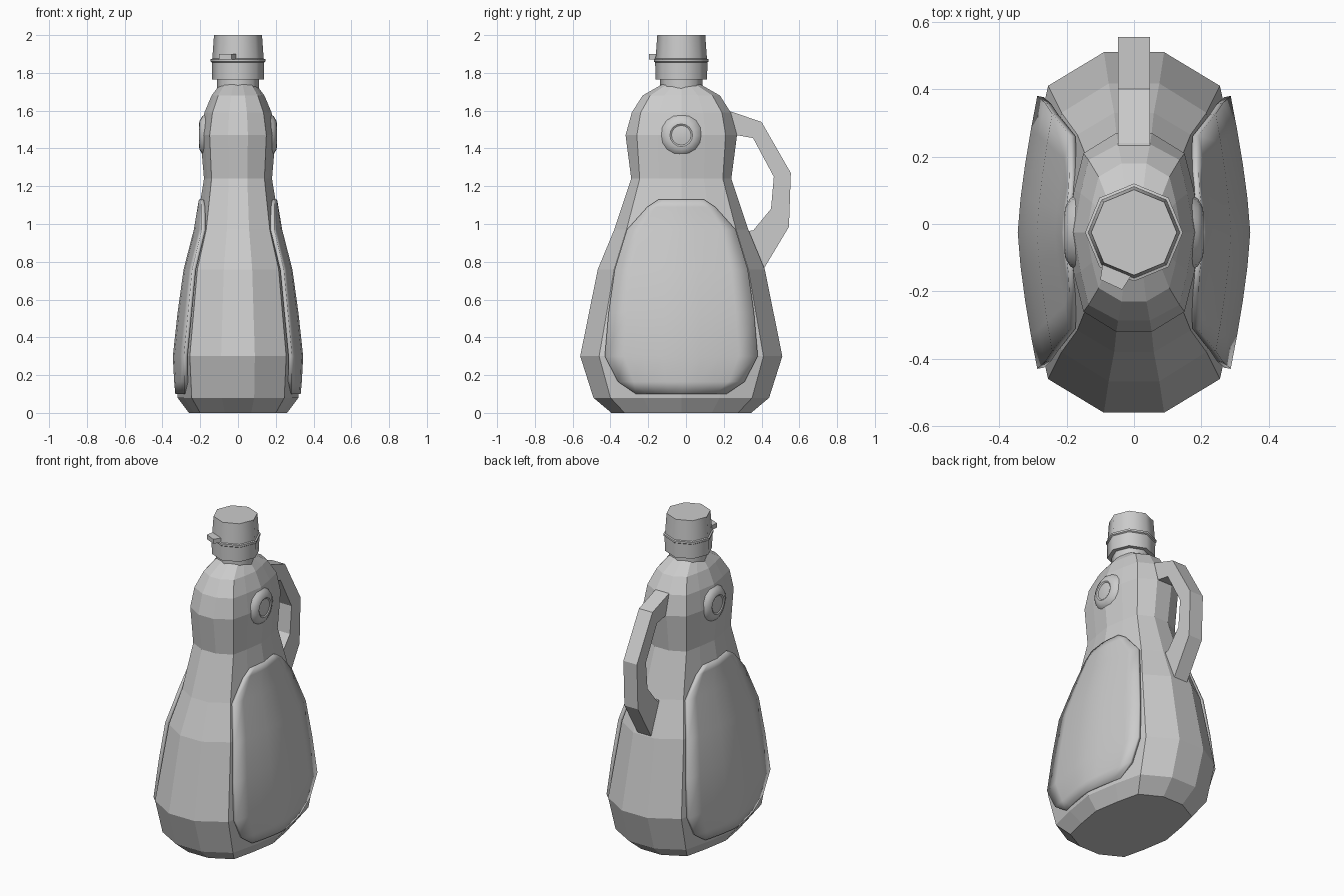
import bpy
import math

if "Cube" in bpy.data.objects:
    bpy.data.objects.remove(bpy.data.objects["Cube"], do_unlink=True)

CY = -0.025  # bottle axis in y

grey = bpy.data.materials.new("plain grey")
grey.use_nodes = True
COLOUR = (0.6, 0.6, 0.6, 1)
grey.diffuse_color = COLOUR
grey.node_tree.nodes["Principled BSDF"].inputs["Base Color"].default_value = COLOUR


def make(name, verts, faces, smooth=None):
    mesh = bpy.data.meshes.new(name)
    mesh.from_pydata(verts, [], faces)
    mesh.materials.append(grey)
    ob = bpy.data.objects.new(name, mesh)
    bpy.context.collection.objects.link(ob)
    bpy.ops.object.select_all(action='DESELECT')
    ob.select_set(True)
    bpy.context.view_layer.objects.active = ob
    bpy.ops.object.mode_set(mode='EDIT')
    bpy.ops.mesh.select_all(action='SELECT')
    bpy.ops.mesh.normals_make_consistent(inside=False)
    bpy.ops.object.mode_set(mode='OBJECT')
    if smooth:
        bpy.ops.object.shade_smooth_by_angle(angle=math.radians(smooth))
    return ob


def loft(name, rings, smooth=None):
    """Skin equal-sized closed rings and cap both ends."""
    n = len(rings[0])
    verts = [p for ring in rings for p in ring]
    faces = [(r * n + i, r * n + (i + 1) % n, (r + 1) * n + (i + 1) % n, (r + 1) * n + i)
             for r in range(len(rings) - 1) for i in range(n)]
    faces.append(tuple(reversed(range(n))))
    faces.append(tuple(range(len(verts) - n, len(verts))))
    return make(name, verts, faces, smooth)


def body_ring(z, side_x, corner_x, corner_y, end_y):
    """Fourteen-sided section: two flat ends, four corners, bowed sides."""
    mid_x = corner_x + 0.55 * (side_x - corner_x)
    front_x = corner_x * 0.35
    quarter = [(front_x, end_y), (corner_x, corner_y), (mid_x, corner_y * 0.54)]
    right = quarter + [(side_x, 0)] + [(x, -y) for x, y in reversed(quarter)]
    loop = right + [(-x, -y) for x, y in right]
    return [(x, CY + y, z) for x, y in loop]


# Bottle body
loft("bottle_body", [body_ring(*row) for row in (
    (0.0, 0.26, 0.20, 0.30, 0.37),
    (0.08, 0.32, 0.245, 0.375, 0.465),
    (0.30, 0.335, 0.255, 0.435, 0.535),
    (0.76, 0.278, 0.215, 0.355, 0.442),
    (0.97, 0.224, 0.168, 0.29, 0.355),
    (1.24, 0.18, 0.14, 0.22, 0.265),
    (1.47, 0.20, 0.15, 0.235, 0.295),
    (1.59, 0.178, 0.135, 0.215, 0.262),
    (1.68, 0.14, 0.105, 0.165, 0.205),
    (1.74, 0.095, 0.07, 0.075, 0.10))])


# Neck and cap, eight-sided
def octagon(z, r):
    return [(r * math.sin(i * math.tau / 8), CY + r * math.cos(i * math.tau / 8), z)
            for i in range(8)]


loft("neck", [octagon(1.70, 0.112), octagon(1.78, 0.112)], 50)
loft("cap", [octagon(z, r) for z, r in (
    (1.765, 0.137), (1.855, 0.138), (1.86, 0.145), (1.872, 0.145),
    (1.875, 0.136), (2.0, 0.127))], 50)

# Opening tab on the cap
tab = [(-0.09, -0.10), (-0.10, -0.165), (-0.035, -0.195), (0.0, -0.14)]
loft("cap_tab", [[(x, y, z) for x, y in tab] for z in (1.872, 1.9)])

# Handle: paired outer and inner points along the loop, in y and z
path = [((0.18, 1.60), (0.18, 1.475)), ((0.24, 1.595), (0.27, 1.47)),
        ((0.40, 1.54), (0.355, 1.455)), ((0.555, 1.27), (0.465, 1.25)),
        ((0.545, 0.985), (0.45, 1.08)), ((0.41, 0.76), (0.355, 0.965)),
        ((0.33, 0.78), (0.27, 0.96))]
W = 0.047
loft("handle", [[(-W, *o), (W, *o), (W, *i), (-W, *i)] for o, i in path])

# Raised side panels: height, half-width in y, middle x, edge x
panel = [(0.10, 0.24, 0.332, 0.285), (0.165, 0.335, 0.338, 0.285),
         (0.30, 0.405, 0.345, 0.287), (0.53, 0.385, 0.320, 0.265),
         (0.76, 0.352, 0.288, 0.243), (0.97, 0.288, 0.234, 0.192),
         (1.09, 0.18, 0.214, 0.192), (1.13, 0.12, 0.207, 0.195)]
COLS = 8
for side, label in ((1, "left"), (-1, "right")):
    verts, faces = [], []
    for z, half, mid, edge in panel:
        for c in range(COLS + 1):
            t = 2 * c / COLS - 1
            x = mid - (mid - edge) * abs(t) ** 1.4
            verts.append((side * x, CY + half * t, z))
    n = COLS + 1
    for r in range(len(panel) - 1):
        for c in range(COLS):
            a = r * n + c
            quad = (a, a + 1, a + n + 1, a + n)
            faces.append(quad if side > 0 else quad[::-1])
    ob = make(label + "_side_panel", verts, faces, 40)
    solid = ob.modifiers.new("thickness", 'SOLIDIFY')
    solid.thickness = 0.02
    solid.offset = -1 if ob.data.polygons[0].normal.x * side > 0 else 1

    # Round dimple boss above the panel
    rings = [[(side * x, CY + r * math.cos(i * math.tau / 16),
               1.47 + r * math.sin(i * math.tau / 16)) for i in range(16)]
             for x, r in ((0.165, 0.115), (0.19, 0.10), (0.204, 0.075),
                          (0.206, 0.06), (0.201, 0.052), (0.206, 0.02))]
    loft(label + "_boss", rings, 35)
